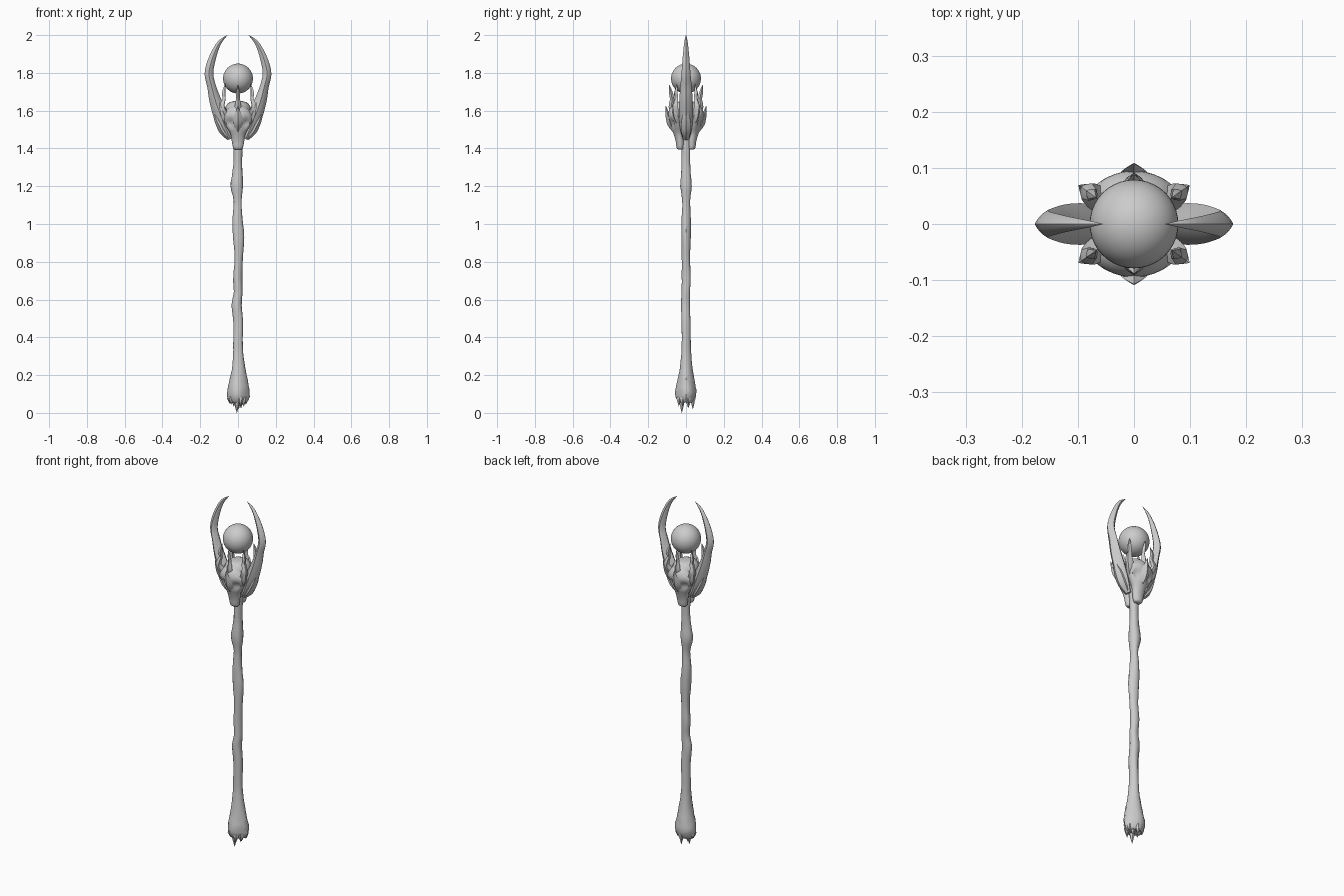
import bpy, bmesh, math, random
from mathutils import Vector, Matrix

if "Cube" in bpy.data.objects:
    bpy.data.objects.remove(bpy.data.objects["Cube"])

random.seed(4)


def finish(name, bm, angle=40):
    bmesh.ops.recalc_face_normals(bm, faces=bm.faces)
    me = bpy.data.meshes.new(name)
    bm.to_mesh(me)
    bm.free()
    ob = bpy.data.objects.new(name, me)
    bpy.context.collection.objects.link(ob)
    bpy.ops.object.select_all(action='DESELECT')
    ob.select_set(True)
    bpy.context.view_layer.objects.active = ob
    bpy.ops.object.shade_smooth_by_angle(angle=math.radians(angle))
    return ob


def skin(bm, rings):
    """Bridge rings of points into a capped tube."""
    loops = [[bm.verts.new(p) for p in r] for r in rings]
    n = len(loops[0])
    for a, b in zip(loops, loops[1:]):
        for i in range(n):
            j = (i + 1) % n
            bm.faces.new((a[i], a[j], b[j], b[i]))
    bm.faces.new(loops[0])
    bm.faces.new(loops[-1])


def smooth_rows(rows, steps=3):
    """Catmull-Rom interpolation of rows of numbers."""
    out = []
    for i in range(len(rows) - 1):
        p0, p1, p2, p3 = (rows[min(max(k, 0), len(rows) - 1)] for k in range(i - 1, i + 3))
        for s in range(steps):
            t = s / steps
            out.append([0.5 * (2 * b + (c - a) * t + (2 * a - 5 * b + 4 * c - d) * t * t
                        + (3 * b - a - 3 * c + d) * t ** 3)
                        for a, b, c, d in zip(p0, p1, p2, p3)])
    return out + [list(rows[-1])]


def claw(name, rows, turn, n=10, ridge=0.0, steps=3):
    """Curved horn in a vertical plane: rows are (radius, z, thickness, width)."""
    rows = smooth_rows(rows, steps)
    rings = []
    for i, (r, z, th, w) in enumerate(rows):
        a, b = rows[max(i - 1, 0)], rows[min(i + 1, len(rows) - 1)]
        t = Vector((b[0] - a[0], 0, b[1] - a[1])).normalized()
        out = Vector((t.z, 0, -t.x))
        th, w = max(th, .0006), max(w, .0006)
        ring = []
        for k in range(n):
            q = 2 * math.pi * k / n
            c, s = math.cos(q), math.sin(q)
            flat = 1 - ridge * abs(math.sin(2 * q))
            ring.append(Vector((r, 0, z)) + out * c * th * flat + Vector((0, s * w * flat, 0)))
        rings.append(ring)
    bm = bmesh.new()
    skin(bm, rings)
    bm.transform(Matrix.Rotation(math.radians(turn), 4, 'Z'))
    return finish(name, bm)


# Gnarled shaft flaring into a lobed foot: (x, y, z, rx, ry)
shaft = [(0, 0, .055, .040, .036), (0, 0, .075, .054, .047), (0, 0, .11, .058, .054),
         (.001, 0, .16, .049, .046), (.002, 0, .22, .038, .036), (.001, 0, .29, .029, .028),
         (0, 0, .36, .025, .024), (.002, 0, .48, .026, .023), (-.006, -.002, .57, .027, .024),
         (.001, 0, .64, .023, .022), (-.002, .002, .72, .024, .024), (.003, 0, .82, .022, .022),
         (.002, 0, .93, .030, .025), (-.003, 0, 1.03, .026, .024), (-.001, 0, 1.12, .021, .021),
         (-.005, 0, 1.2, .033, .030), (-.002, 0, 1.27, .027, .025), (0, 0, 1.34, .022, .023),
         (0, 0, 1.42, .026, .024), (0, 0, 1.52, .028, .026)]
rings = []
N = 16
for x, y, z, rx, ry in smooth_rows(shaft, 3):
    lobe = .09 * max(0, 1 - z / .25)
    ring = []
    for k in range(N):
        q = 2 * math.pi * k / N
        m = 1 + lobe * math.cos(4 * q) + .05 * math.sin(3 * q + z * 9) + random.uniform(-.03, .03)
        ring.append((x + rx * m * math.cos(q), y + ry * m * math.sin(q), z))
    rings.append(ring)
bm = bmesh.new()
skin(bm, rings)
finish("shaft", bm)

# Ragged splinters under the foot: (x, y, tip z, radius)
splinters = [(-.006, -.022, 0.0, .020), (.016, .012, .025, .018), (-.022, .015, .035, .018),
             (.03, -.018, .035, .018), (-.036, -.016, .045, .017), (.042, .012, .045, .015),
             (.004, .036, .02, .016), (-.044, .008, .05, .014), (.014, -.038, .035, .014)]
bm = bmesh.new()
for x, y, z, r in splinters:
    ring = []
    for f, h in ((.75, .11), (1, .075), (.55, .5 * (z + .075)), (.04, z)):
        ring.append([(x * (.85 if h > .1 else 1) + r * f * math.cos(k * math.pi / 3),
                      y * (.85 if h > .1 else 1) + r * f * math.sin(k * math.pi / 3), h)
                     for k in range(6)])
    skin(bm, ring)
finish("foot_splinters", bm)

# Socket core joining the skulls below the orb
core = [(1.46, .030, .03), (1.52, .058, .05), (1.57, .074, .07),
        (1.61, .07, .075), (1.64, .052, .055), (1.65, .025, .03)]
bm = bmesh.new()
skin(bm, [[(rx * math.cos(k * math.pi / 8), ry * math.sin(k * math.pi / 8), z) for k in range(16)]
          for z, rx, ry in smooth_rows(core)])
finish("socket_core", bm)

# Front and back skulls, snout down: (y offset, z, rx, ry)
skull = [(.028, 1.394, .014, .010), (.030, 1.402, .026, .019), (.032, 1.44, .033, .023),
         (.037, 1.48, .041, .030), (.043, 1.52, .064, .040), (.048, 1.56, .078, .046),
         (.048, 1.595, .066, .044), (.045, 1.625, .036, .030), (.043, 1.64, .010, .010)]
for name, turn in (("front", 0), ("back", 180)):
    rings = []
    for y, z, rx, ry in smooth_rows(skull):
        ring = []
        for k in range(24):
            q = 2 * math.pi * k / 24
            px, py = rx * math.cos(q), -y + ry * math.sin(q)
            # eye hollows
            if math.sin(q) < 0:
                d = ((abs(px) - .040) / .018) ** 2 + ((z - 1.535 - .4 * (abs(px) - .04)) / .022) ** 2
                py += .022 * math.exp(-d)
            ring.append((px, py, z))
        rings.append(ring)
    bm = bmesh.new()
    skin(bm, rings)
    bm.transform(Matrix.Rotation(math.radians(turn), 4, 'Z'))
    finish(name + "_skull", bm)

    # Brow spike and the upright prong above it
    a = turn - 90
    claw(name + "_brow_spike", [(.062, 1.49, .008, .010), (.082, 1.53, .017, .024),
                                (.094, 1.57, .014, .022), (.102, 1.60, .007, .010),
                                (.107, 1.625, .001, .001)], a, 8, .25)
    claw(name + "_prong", [(.055, 1.58, .02, .026), (.076, 1.62, .016, .018),
                           (.074, 1.66, .011, .011), (.080, 1.695, .010, .010),
                           (.088, 1.735, .001, .001)], a, 8, .2)

# Diagonal prongs cradling the orb, with outer spurs
for i, a in enumerate((35, 145, 215, 325)):
    claw(f"cradle_prong_{i + 1}", [(.05, 1.55, .022, .026), (.086, 1.59, .020, .022),
                                   (.102, 1.625, .015, .017), (.090, 1.665, .010, .012),
                                   (.093, 1.695, .011, .011), (.083, 1.74, .001, .001)], a, 8, .2)
    claw(f"cradle_spur_{i + 1}", [(.055, 1.52, .014, .016), (.09, 1.56, .014, .017),
                                  (.108, 1.60, .009, .011), (.120, 1.645, .001, .001)], a, 8, .25)

# Great side horns
horn = [(.040, 1.45, .016, .018), (.066, 1.51, .034, .032), (.094, 1.58, .038, .037),
        (.122, 1.66, .031, .035), (.140, 1.73, .023, .030), (.154, 1.795, .023, .024),
        (.140, 1.865, .020, .019), (.115, 1.93, .014, .013), (.090, 1.97, .009, .008),
        (.056, 2.0, .0006, .0006)]
for name, a in (("right_horn", 0), ("left_horn", 180)):
    claw(name, horn, a, 16, .18)
    # Bony collar at the horn root
    claw(name + "_collar", [(.045, 1.45, .010, .014), (.078, 1.49, .020, .030),
                            (.104, 1.54, .018, .030), (.122, 1.58, .010, .018),
                            (.134, 1.615, .001, .002)], a, 10, .2)

# Orb
bm = bmesh.new()
bmesh.ops.create_uvsphere(bm, u_segments=40, v_segments=24, radius=.079)
bm.transform(Matrix.Translation((0, 0, 1.77)))
finish("orb", bm)
